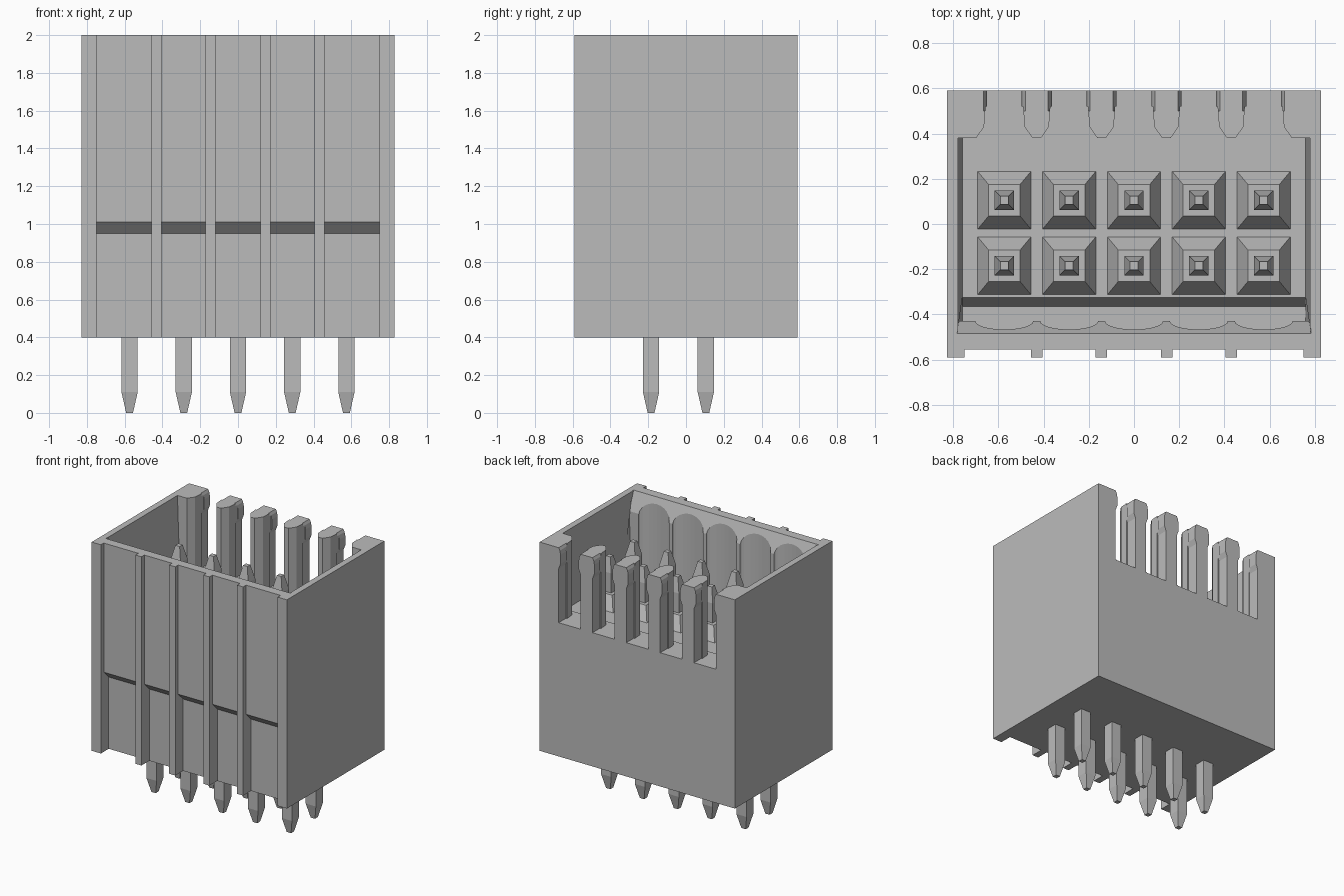
import bpy, bmesh, math
from mathutils import Vector

old = bpy.data.objects.get("Cube")
if old:
    bpy.data.objects.remove(old, do_unlink=True)

grey = bpy.data.materials.new("plain_grey")
grey.use_nodes = True
colour = (0.5, 0.5, 0.5, 1)
grey.diffuse_color = colour
grey.node_tree.nodes["Principled BSDF"].inputs["Base Color"].default_value = colour

PIN_X = [-0.574 + 0.287 * i for i in range(5)]
PIN_Y = [-0.185, 0.105]


def finish(name, bm):
    bmesh.ops.recalc_face_normals(bm, faces=bm.faces)
    me = bpy.data.meshes.new(name)
    bm.to_mesh(me)
    bm.free()
    me.materials.append(grey)
    ob = bpy.data.objects.new(name, me)
    bpy.context.collection.objects.link(ob)
    return ob


def prism(name, pts, axis, lo, hi):
    """Extrude a 2D profile along one axis (the profile uses the other two, in order)."""
    bm = bmesh.new()

    def place(p, d):
        v = list(p)
        v.insert("xyz".index(axis), d)
        return bm.verts.new(v)
    a = [place(p, lo) for p in pts]
    b = [place(p, hi) for p in pts]
    bm.faces.new(a)
    bm.faces.new(b)
    for i in range(len(pts)):
        j = (i + 1) % len(pts)
        bm.faces.new((a[i], a[j], b[j], b[i]))
    return finish(name, bm)


def square_stack(name, x, y, rings):
    """Stack rectangular rings of (half width, half depth, z) into one solid."""
    bm = bmesh.new()
    loops = [[bm.verts.new((x + sx * w, y + sy * d, z))
              for sx, sy in ((-1, -1), (1, -1), (1, 1), (-1, 1))] for w, d, z in rings]
    bm.faces.new(loops[0])
    bm.faces.new(loops[-1])
    for a, b in zip(loops, loops[1:]):
        for i in range(4):
            bm.faces.new((a[i], a[(i + 1) % 4], b[(i + 1) % 4], b[i]))
    return finish(name, bm)


def cut(target, cutter):
    cutter.hide_render = True
    mod = target.modifiers.new("cut", "BOOLEAN")
    mod.operation = "DIFFERENCE"
    mod.solver = "EXACT"
    mod.object = cutter
    bpy.context.view_layer.objects.active = target
    bpy.ops.object.modifier_apply(modifier=mod.name)
    bpy.data.objects.remove(cutter, do_unlink=True)


def mirrored(half, centre=0.0):
    """Complete a profile that is symmetric in x."""
    return [(centre + x, v) for x, v in half] + [(centre - x, v) for x, v in reversed(half)]


# Housing block with an open cavity
housing = prism("housing", [(-0.828, -0.59), (0.828, -0.59), (0.828, 0.59), (-0.828, 0.59)],
                "z", 0.4, 2.0)
cavity = prism("cavity_cutter", [(0.38, 2.1), (0.38, 1.42), (-0.325, 1.42), (-0.365, 1.3),
                                 (-0.43, 1.3), (-0.43, 1.86), (-0.485, 2.0), (-0.485, 2.1)],
               "x", -1, 1)
for v in cavity.data.vertices:          # slight draft on the side walls
    v.co.x = math.copysign(0.76 if v.co.z < 1.5 else 0.783, v.co.x)
cut(housing, cavity)

# Recessed front panels, deeper in the lower half
ribs = [(-0.75, -0.457), (-0.406, -0.171), (-0.119, 0.119), (0.171, 0.406), (0.457, 0.75)]
for x0, x1 in ribs:
    cut(housing, prism("panel_cutter", [(-0.7, 0.3), (-0.495, 0.3), (-0.495, 0.95),
                                        (-0.555, 1.01), (-0.555, 2.1), (-0.7, 2.1)],
                       "x", x0, x1))

for x in PIN_X:
    # Shallow flute inside the front wall
    arc = [(x + 0.128 * math.cos(t), -0.43 - 0.037 * math.sin(t))
           for t in [math.pi * i / 12 for i in range(13)]]
    arc = [(x + 0.128, -0.41)] + arc + [(x - 0.128, -0.41)]
    cut(housing, prism("flute_cutter", arc, "z", 1.302, 2.1))
    # Slot in the back wall: flared inside, lipped at the top outside
    cut(housing, prism("flare_cutter", mirrored([(0.125, 0.36), (0.125, 0.38), (0.09, 0.43),
                                                 (0.083, 0.52)], x), "z", 1.425, 2.1))
    cut(housing, prism("slot_cutter", mirrored([(0.093, 1.425), (0.093, 1.84), (0.077, 1.88),
                                                (0.077, 1.95), (0.083, 1.98), (0.093, 2.0),
                                                (0.093, 2.1)], x), "y", 0.5, 0.7))

# Contacts: collar on the cavity floor, upper pin, lower pin
for row, y in zip(("front", "back"), PIN_Y):
    for i, x in enumerate(PIN_X):
        square_stack(f"{row}_collar_{i + 1}", x, y,
                     [(0.118, 0.128, 1.41), (0.118, 0.128, 1.42), (0.07, 0.07, 1.52)])
        square_stack(f"{row}_pin_{i + 1}", x, y,
                     [(0.018, 0.018, 0), (0.043, 0.043, 0.11), (0.043, 0.043, 1.67),
                      (0.018, 0.018, 1.78)])
